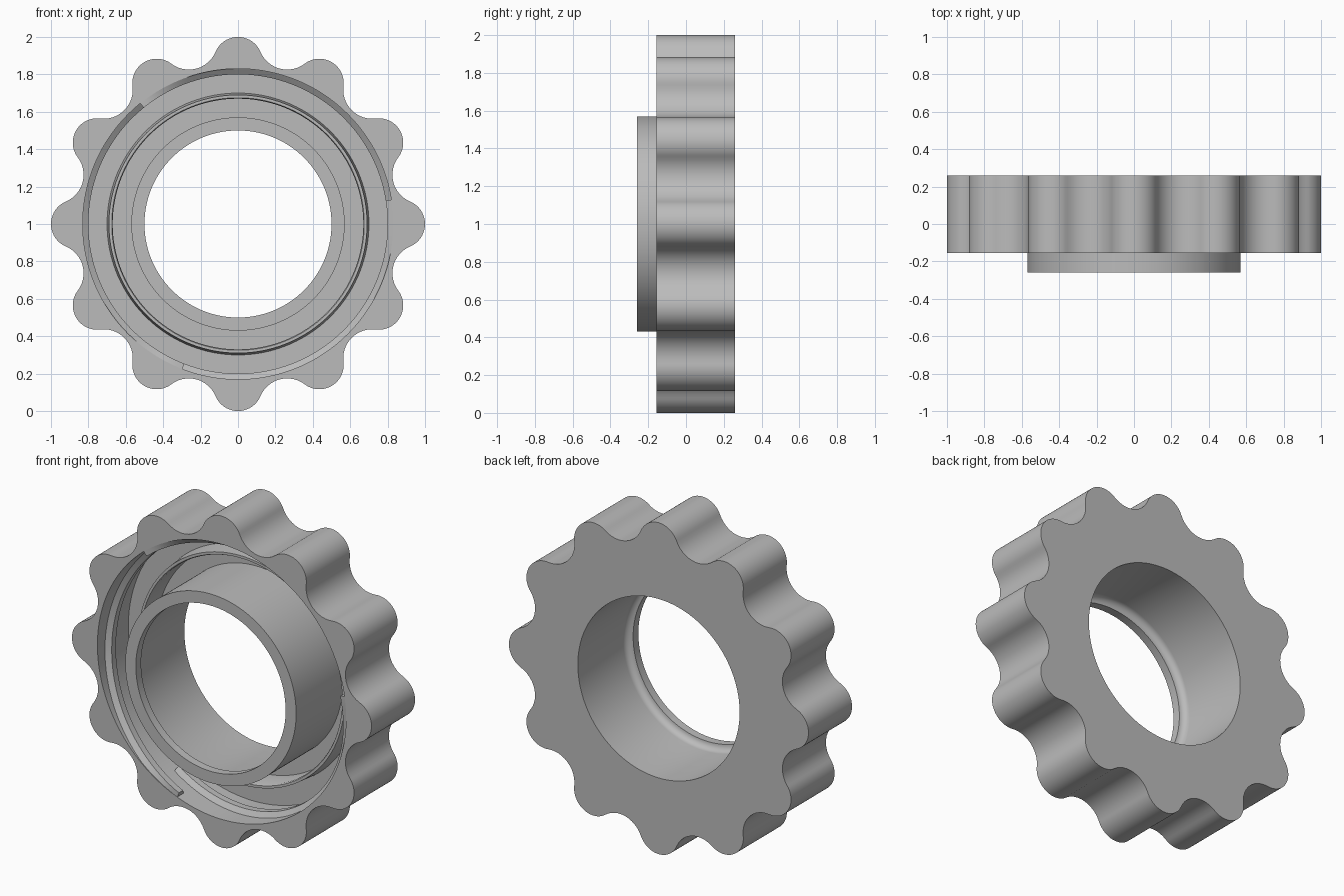
import bpy
import bmesh
from math import sin, cos, atan2, radians, pi, hypot

cube = bpy.data.objects.get("Cube")
if cube:
    bpy.data.objects.remove(cube)

grey = bpy.data.materials.new("plain grey")
grey.use_nodes = True
tone = (0.5, 0.5, 0.5, 1)
grey.diffuse_color = tone
grey.node_tree.nodes["Principled BSDF"].inputs["Base Color"].default_value = tone

FRONT, BACK = -0.155, 0.26
BORE = 0.83


def finish(bm, name):
    bmesh.ops.recalc_face_normals(bm, faces=bm.faces)
    mesh = bpy.data.meshes.new(name)
    bm.to_mesh(mesh)
    bm.free()
    mesh.materials.append(grey)
    obj = bpy.data.objects.new(name, mesh)
    bpy.context.collection.objects.link(obj)
    obj.location.z = 1
    bpy.ops.object.select_all(action="DESELECT")
    obj.select_set(True)
    bpy.context.view_layer.objects.active = obj
    bpy.ops.object.shade_smooth_by_angle(angle=radians(30))
    return obj


def skin(bm, rows, wrap_rows, wrap_cols):
    """Join neighbouring rows of vertices with quads."""
    count, width = len(rows), len(rows[0])
    for i in range(count if wrap_rows else count - 1):
        a, b = rows[i], rows[(i + 1) % count]
        for j in range(width if wrap_cols else width - 1):
            k = (j + 1) % width
            bm.faces.new((a[j], a[k], b[k], b[j]))


def grip_outline(lobes=12, centre=0.87, radius=0.13, valley=0.155, steps=12):
    """Round lobes joined by tangent hollows, as polar (radius, angle) pairs."""
    half = pi / lobes
    # hollow centre, seen from a lobe centre lying on the first axis
    hx = centre * cos(half)
    reach = hx + ((radius + valley) ** 2 - (centre * sin(half)) ** 2) ** 0.5
    vx, vy = reach * cos(half), reach * sin(half)
    swing = atan2(vy, vx - centre)
    points = []
    for n in range(lobes):
        turn = 2 * half * n
        local = []
        for i in range(2 * steps + 1):
            t = swing * (i / steps - 1)
            local.append((centre + radius * cos(t), radius * sin(t)))
        start = swing + pi
        sweep = 2 * (half + pi - start)
        for i in range(1, steps):
            t = start + sweep * i / steps
            local.append((vx + valley * cos(t), vy + valley * sin(t)))
        points += [(hypot(x, y), atan2(y, x) + turn) for x, y in local]
    return points


# Nut: scalloped grip, threaded cavity, sealing ring, sleeve and stepped bore
outline = grip_outline()
fillet = [(0.50 + 0.04 * cos(t), -0.17 - 0.04 * sin(t))
          for t in (radians(15 * i) for i in range(7))]
section = [
    (BORE, FRONT), (BORE, 0.14),                # threaded wall
    (0.70, 0.14), (0.69, 0.03),                 # tapered outside of the ring
    (0.675, 0.03), (0.67, 0.04), (0.67, 0.18),  # inside of the ring
    (0.57, 0.18), (0.57, -0.26),                # sleeve
    (0.50, -0.26), (0.50, -0.21),               # front lip
] + fillet[::-1] + [(0.54, BACK)]

bm = bmesh.new()
rows = [[bm.verts.new((r * cos(a), y, r * sin(a))) for r, a in outline]
        for y in (BACK, FRONT)]
rows += [[bm.verts.new((r * cos(a), y, r * sin(a))) for _, a in outline]
         for r, y in section]
skin(bm, rows, True, True)
finish(bm, "scalloped_nut")

# Three thread ridges winding into the cavity
LEAD, SPAN, STEPS = 0.5, 130, 52
ridge = [(BORE + 0.005, -0.045), (0.80, -0.02), (0.80, 0.02), (BORE + 0.005, 0.045)]
for n, start in enumerate((9, 129, 249)):
    bm = bmesh.new()
    rows = []
    for i in range(STEPS + 1):
        turn = SPAN * i / STEPS
        a = radians(start - turn)
        mid = FRONT + 0.02 + LEAD * turn / 360
        rows.append([bm.verts.new((r * cos(a), max(mid + dy, FRONT + 0.002), r * sin(a)))
                     for r, dy in ridge])
    skin(bm, rows, False, True)
    bm.faces.new(rows[0])
    bm.faces.new(rows[-1])
    finish(bm, f"thread_ridge_{n + 1}")
